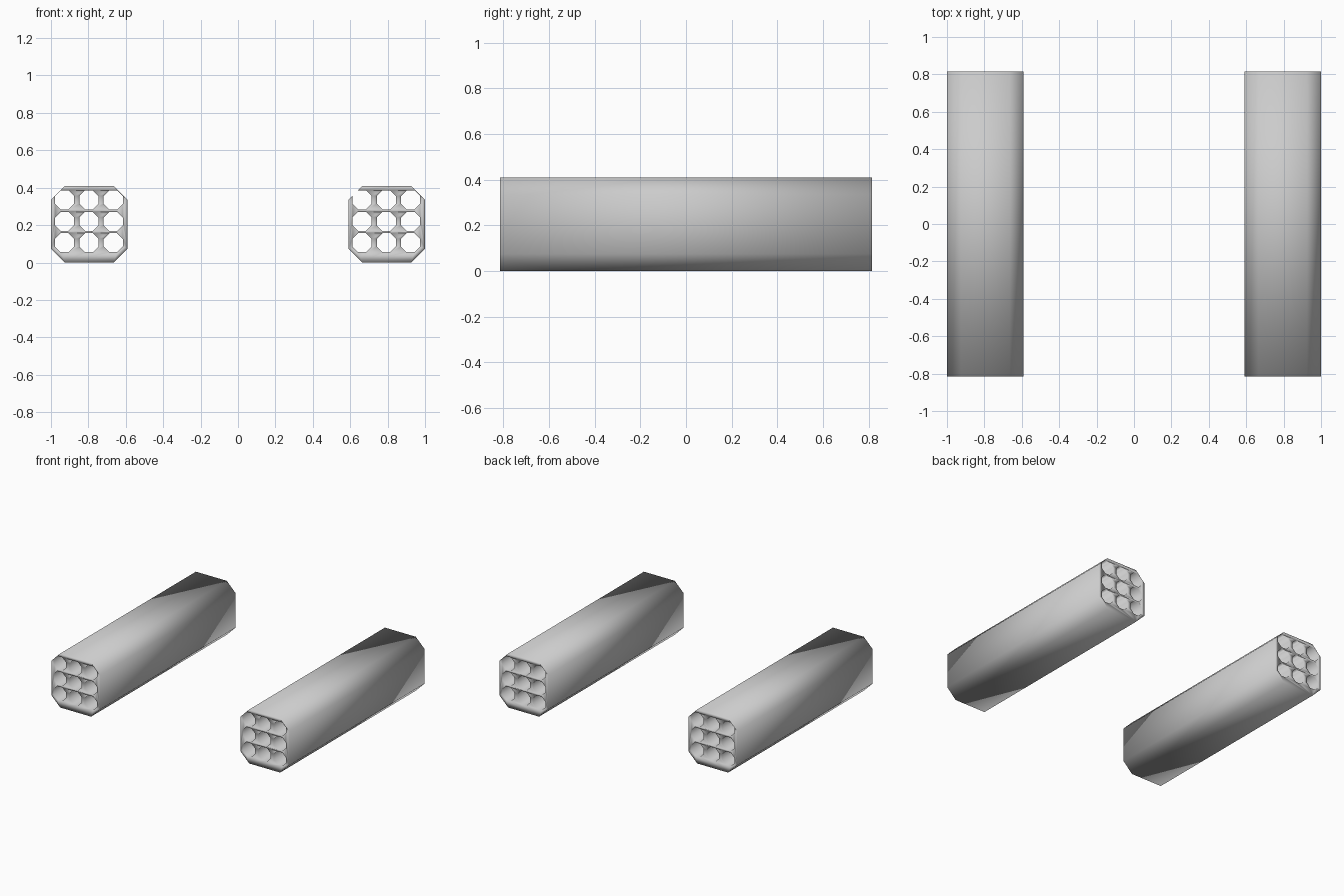
import bpy, bmesh, math
from mathutils import Matrix

if "Cube" in bpy.data.objects:
    bpy.data.objects.remove(bpy.data.objects["Cube"])

W, LENGTH, CH = 0.41, 1.63, 0.075   # pod width, length, corner chamfer
HOLE_R, SIDES = 0.055, 8


def add_loop(curve, pts):
    s = curve.splines.new('POLY')
    s.points.add(len(pts) - 1)
    for p, (x, z) in zip(s.points, pts):
        p.co = (x, z, 0, 1)
    s.use_cyclic_u = True


def make_pod(name, x):
    curve = bpy.data.curves.new(name + "_profile", 'CURVE')
    curve.dimensions = '2D'
    curve.fill_mode = 'BOTH'
    curve.extrude = LENGTH / 2
    # chamfered square casing
    a, b = W / 2, W / 2 - CH
    add_loop(curve, [(b, -a), (a, -b), (a, b), (b, a),
                     (-b, a), (-a, b), (-a, -b), (-b, -a)])
    # three by three grid of open launch tubes
    for cx in (-0.132, -0.002, 0.128):
        for cz in (-0.099, 0.015, 0.130):
            add_loop(curve, [(cx + HOLE_R * math.cos(2 * math.pi * (i + 0.5) / SIDES),
                              cz + HOLE_R * math.sin(2 * math.pi * (i + 0.5) / SIDES))
                             for i in range(SIDES)])
    tmp = bpy.data.objects.new(name + "_tmp", curve)
    bpy.context.collection.objects.link(tmp)
    mesh = bpy.data.meshes.new_from_object(tmp)
    bpy.data.objects.remove(tmp)
    # weld the caps to the walls and lay the pod along y
    bm = bmesh.new()
    bm.from_mesh(mesh)
    bmesh.ops.remove_doubles(bm, verts=bm.verts, dist=0.0005)
    bm.transform(Matrix.Rotation(math.pi / 2, 4, 'X'))
    bmesh.ops.recalc_face_normals(bm, faces=bm.faces)
    for f in bm.faces:
        f.smooth = True
    bm.to_mesh(mesh)
    bm.free()
    mesh.name = name
    pod = bpy.data.objects.new(name, mesh)
    pod.location = (x, 0, W / 2)
    bpy.context.collection.objects.link(pod)


make_pod("left_rocket_pod", -1 + W / 2)
make_pod("right_rocket_pod", 1 - W / 2)
